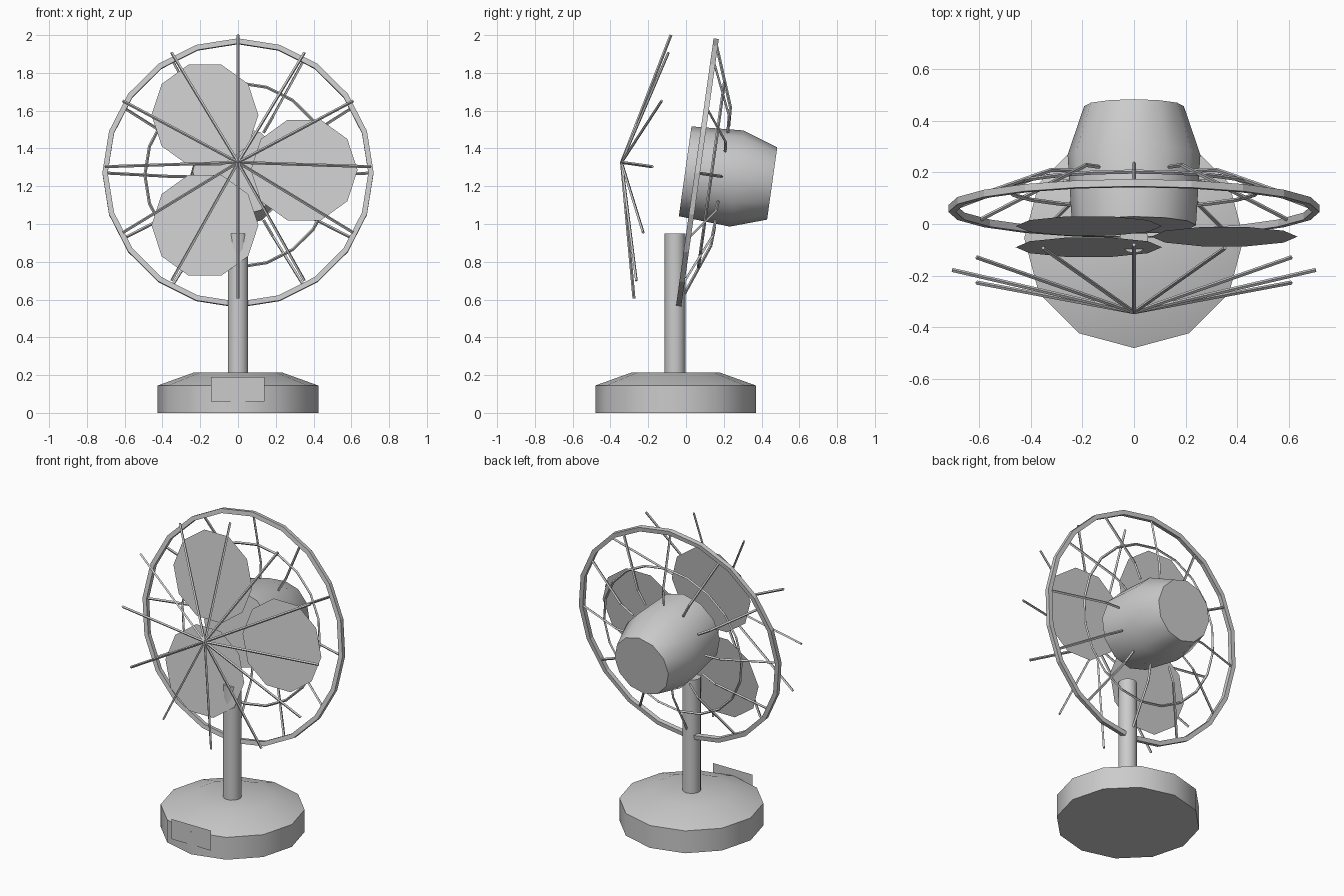
import bpy, bmesh
from math import sin, cos, pi, radians
from mathutils import Matrix, Vector

if "Cube" in bpy.data.objects:
    bpy.data.objects.remove(bpy.data.objects["Cube"])

# Tilted head frame: local Y runs backwards along the fan axis
HEAD = Matrix.Translation((0, 0.06, 1.27)) @ Matrix.Rotation(radians(-8), 4, 'X')
UPRIGHT = Matrix.Translation((0, -0.055, 0)) @ Matrix.Rotation(radians(90), 4, 'X')


def finish(name, bm, matrix, smooth=None):
    bmesh.ops.recalc_face_normals(bm, faces=bm.faces)
    bm.transform(matrix)
    me = bpy.data.meshes.new(name)
    bm.to_mesh(me)
    bm.free()
    ob = bpy.data.objects.new(name, me)
    bpy.context.collection.objects.link(ob)
    if smooth:
        bpy.ops.object.select_all(action='DESELECT')
        ob.select_set(True)
        bpy.context.view_layer.objects.active = ob
        bpy.ops.object.shade_smooth_by_angle(angle=radians(smooth))
    return ob


def lathe(name, profile, sides, matrix, closed=False, smooth=None):
    """Revolve (radius, depth) points around local Y; capped unless the profile is a loop."""
    bm = bmesh.new()
    rings = [[bm.verts.new((r * sin(2 * pi * i / sides), d, r * cos(2 * pi * i / sides)))
              for i in range(sides)] for r, d in profile]
    pairs = list(zip(rings, rings[1:]))
    if closed:
        pairs.append((rings[-1], rings[0]))
    else:
        bm.faces.new(rings[0])
        bm.faces.new(rings[-1])
    for a, b in pairs:
        for i in range(sides):
            j = (i + 1) % sides
            bm.faces.new((a[i], a[j], b[j], b[i]))
    return finish(name, bm, matrix, smooth)


def spokes(name, path, count, radius):
    """Thin four-sided rods following (radius, depth) points, repeated round the axis."""
    bm = bmesh.new()
    for k in range(count):
        a = 2 * pi * k / count
        pts = [Vector((r * sin(a), d, r * cos(a))) for r, d in path]
        for p, q in zip(pts, pts[1:]):
            v = q - p
            m = Matrix.Translation((p + q) / 2) @ v.to_track_quat('Z', 'Y').to_matrix().to_4x4()
            bmesh.ops.create_cone(bm, cap_ends=True, segments=4, radius1=radius,
                                  radius2=radius, depth=v.length, matrix=m)
    return finish(name, bm, HEAD)


# Stand: depth -z maps to up
lathe("base", [(0.425, 0), (0.425, -0.145), (0.23, -0.215)], 12,
      UPRIGHT @ Matrix.Scale(-1, 4, (0, 1, 0)), smooth=40)
lathe("pole", [(0.055, 0.2), (0.055, 0.95)], 14,
      UPRIGHT @ Matrix.Translation((0, 0, 0.003)), smooth=40)
bpy.data.objects["base"].data.transform(Matrix.Identity(4))

# Flat control panel on the base front
bm = bmesh.new()
bm.faces.new([bm.verts.new(p) for p in ((-0.143, -0.477, 0.06), (0.14, -0.477, 0.06),
                                        (0.14, -0.477, 0.19), (-0.143, -0.477, 0.19))])
finish("control_panel", bm, Matrix.Identity(4))

# Motor housing
lathe("motor_housing", [(0.24, -0.065), (0.257, 0.21), (0.193, 0.40)], 12, HEAD, smooth=40)

# Three flat ten-sided blades
for k in range(3):
    a = 2 * pi * k / 3
    bm = bmesh.new()
    bm.faces.new([bm.verts.new((0.35 * cos(a) + 0.283 * cos(pi * i / 5), -0.11,
                                0.34 * sin(a) + 0.283 * sin(pi * i / 5))) for i in range(10)])
    finish(f"blade_{k + 1}", bm, HEAD)

# Guard: outer ring, thin rear ring, front and rear spokes
lathe("guard_outer_ring", [(0.69, -0.014), (0.718, -0.014), (0.718, 0.014), (0.69, 0.014)],
      20, HEAD, closed=True)
lathe("guard_rear_ring", [(0.485, 0.075), (0.493, 0.067), (0.501, 0.075), (0.493, 0.083)],
      20, HEAD, closed=True)
spokes("guard_front_spokes", [(0, -0.405), (0.704, -0.24)], 12, 0.008)
spokes("guard_rear_spokes", [(0.70, 0), (0.37, 0.125), (0.27, 0.13)], 12, 0.008)
